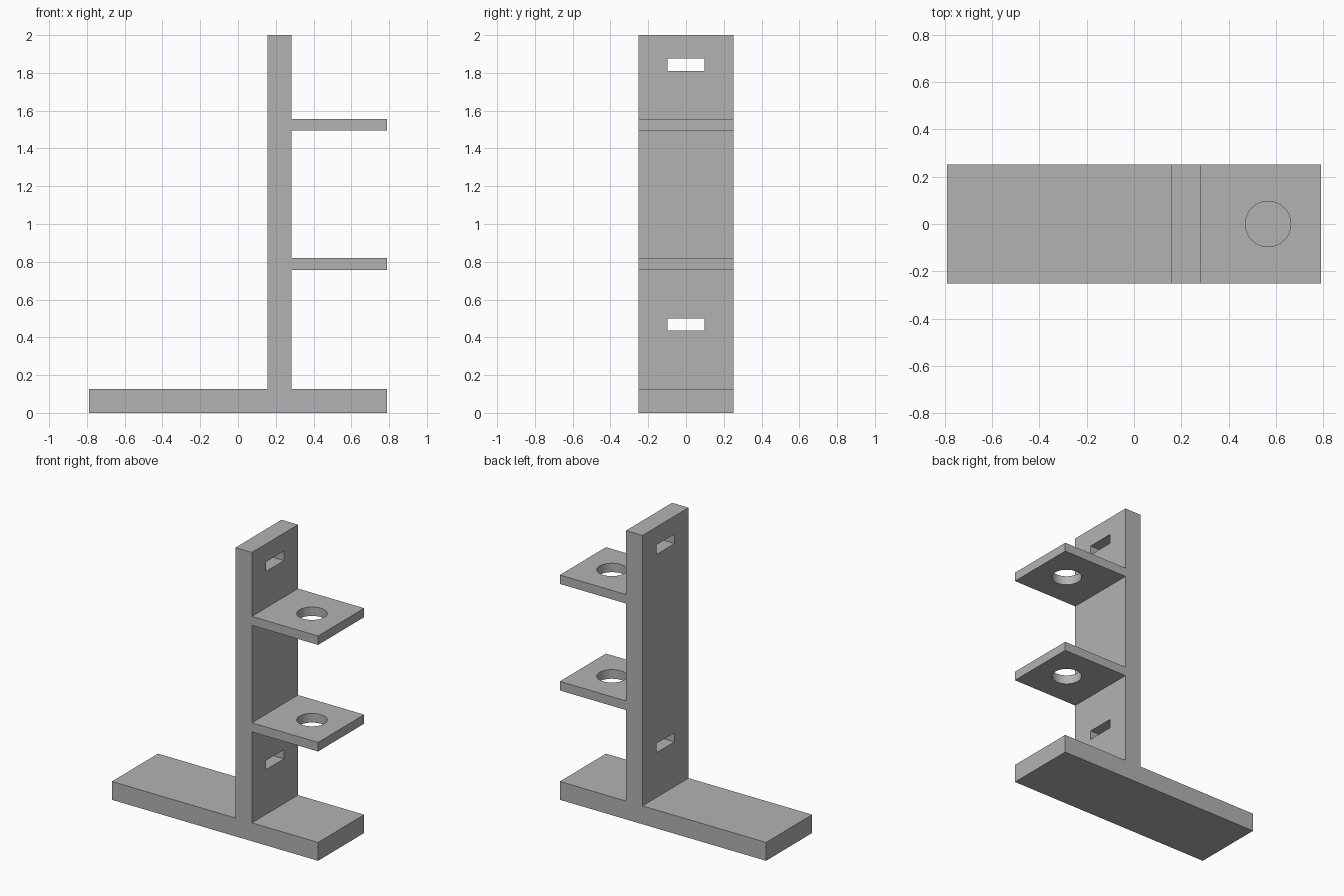
import bpy
import bmesh
from mathutils import Matrix

cube = bpy.data.objects.get("Cube")
if cube:
    bpy.data.objects.remove(cube, do_unlink=True)

HALF_X, HALF_Y, TOP = 0.79, 0.252, 2.0
BASE_H = 0.127
POST_L, POST_R = 0.157, 0.283
SHELVES = [(0.757, 0.82), (1.495, 1.557)]
SLOTS = [(0.437, 0.5), (1.81, 1.876)]
HOLE_X, HOLE_R = 0.567, 0.096

grey = bpy.data.materials.new("plain grey")
grey.use_nodes = True
colour = (0.45, 0.45, 0.45, 1)
grey.diffuse_color = colour
grey.node_tree.nodes["Principled BSDF"].inputs["Base Color"].default_value = colour


def make_object(name, bm):
    bmesh.ops.recalc_face_normals(bm, faces=bm.faces)
    mesh = bpy.data.meshes.new(name)
    bm.to_mesh(mesh)
    bm.free()
    mesh.materials.append(grey)
    obj = bpy.data.objects.new(name, mesh)
    bpy.context.collection.objects.link(obj)
    return obj


# Stand: base, upright and shelves as one outline extruded in depth
outline = [(-HALF_X, 0), (HALF_X, 0), (HALF_X, BASE_H), (POST_R, BASE_H)]
for low, high in SHELVES:
    outline += [(POST_R, low), (HALF_X, low), (HALF_X, high), (POST_R, high)]
outline += [(POST_R, TOP), (POST_L, TOP), (POST_L, BASE_H), (-HALF_X, BASE_H)]

bm = bmesh.new()
side = bm.faces.new([bm.verts.new((x, -HALF_Y, z)) for x, z in outline])
result = bmesh.ops.extrude_face_region(bm, geom=[side], use_keep_orig=True)
moved = [v for v in result["geom"] if isinstance(v, bmesh.types.BMVert)]
bmesh.ops.translate(bm, verts=moved, vec=(0, 2 * HALF_Y, 0))
stand = make_object("stand", bm)

# Cutters: slots through the upright, round holes through the shelves
cutters = []
for low, high in SLOTS:
    bm = bmesh.new()
    place = Matrix.Translation(((POST_L + POST_R) / 2, 0, (low + high) / 2))
    bmesh.ops.create_cube(bm, size=1, matrix=place @ Matrix.Diagonal((0.3, 0.196, high - low, 1)))
    cutters.append(make_object("slot_cutter", bm))
for low, high in SHELVES:
    bm = bmesh.new()
    bmesh.ops.create_cone(bm, cap_ends=True, segments=64, radius1=HOLE_R, radius2=HOLE_R,
                          depth=0.2, matrix=Matrix.Translation((HOLE_X, 0, (low + high) / 2)))
    cutters.append(make_object("hole_cutter", bm))

bpy.ops.object.select_all(action='DESELECT')
stand.select_set(True)
bpy.context.view_layer.objects.active = stand
for cutter in cutters:
    cutter.hide_render = True
    cut = stand.modifiers.new("cut", 'BOOLEAN')
    cut.operation = 'DIFFERENCE'
    cut.solver = 'EXACT'
    cut.object = cutter
    bpy.ops.object.modifier_apply(modifier=cut.name)
    bpy.data.objects.remove(cutter, do_unlink=True)

bpy.ops.object.shade_smooth_by_angle()
